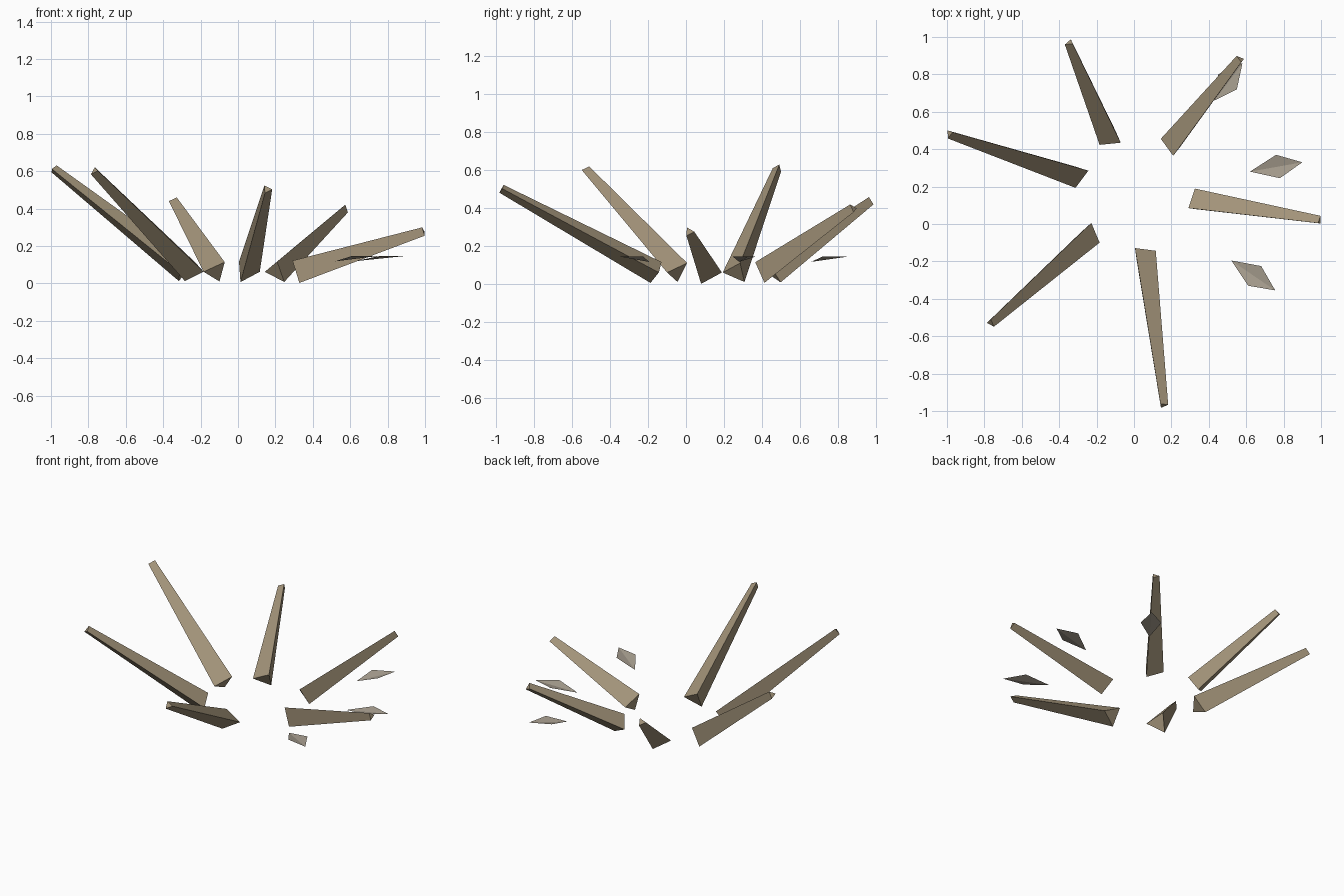
import bpy
from math import sin, cos, radians
from mathutils import Vector

if "Cube" in bpy.data.objects:
    bpy.data.objects.remove(bpy.data.objects["Cube"])


def material(name, rgb):
    m = bpy.data.materials.new(name)
    m.diffuse_color = (*rgb, 1)
    m.use_nodes = True
    m.node_tree.nodes["Principled BSDF"].inputs["Base Color"].default_value = m.diffuse_color
    return m


def build(name, verts, faces, mat):
    mesh = bpy.data.meshes.new(name)
    mesh.from_pydata(verts, [], faces)
    mesh.materials.append(mat)
    bpy.context.collection.objects.link(bpy.data.objects.new(name, mesh))


def spike(name, base, tip, mat, r_base=0.072, r_tip=0.027):
    """Three-sided tapered bar; one edge faces level left of its axis."""
    base, tip = Vector(base), Vector(tip)
    axis = (tip - base).normalized()
    left = Vector((0, 0, 1)).cross(axis).normalized()
    up = axis.cross(left)
    verts = []
    for centre, r in ((base, r_base), (tip, r_tip)):
        for a in (0, 120, 240):
            a = radians(a)
            verts.append(centre + r * (cos(a) * left + sin(a) * up))
    faces = [(0, 1, 2), (5, 4, 3)]
    faces += [(i, i + 3, (i + 1) % 3 + 3, (i + 1) % 3) for i in range(3)]
    build(name, verts, faces, mat)


bark = material("brown", (0.36, 0.29, 0.19))
pale = material("pale_brown", (0.38, 0.335, 0.27))

# Ring of leaning spikes: base centre, tip centre
spikes = [
    ((0.315, 0.118, 0.062), (0.993, 0.017, 0.277)),
    ((0.200, 0.411, 0.062), (0.570, 0.882, 0.400)),
    ((-0.118, 0.452, 0.062), (-0.345, 0.970, 0.440)),
    ((-0.291, 0.262, 0.062), (-0.987, 0.483, 0.612)),
    ((-0.232, -0.046, 0.062), (-0.767, -0.529, 0.602)),
    ((0.045, -0.153, 0.062), (0.156, -0.970, 0.503)),
]
for i, (b, t) in enumerate(spikes, 1):
    spike(f"spike_{i}", b, t, bark)

# Thin folded leaves: root, right side, tip, left side (plan positions)
leaves = [
    [(0.62, 0.28), (0.78, 0.245), (0.90, 0.33), (0.76, 0.37)],
    [(0.43, 0.66), (0.55, 0.72), (0.58, 0.86), (0.45, 0.80)],
    [(0.52, -0.195), (0.61, -0.33), (0.755, -0.355), (0.68, -0.225)],
]
for i, plan in enumerate(leaves, 1):
    verts = [(x, y, z) for (x, y), z in zip(plan, (0.118, 0.147, 0.147, 0.147))]
    build(f"leaf_{i}", verts, [(0, 1, 2), (0, 2, 3)], pale)
